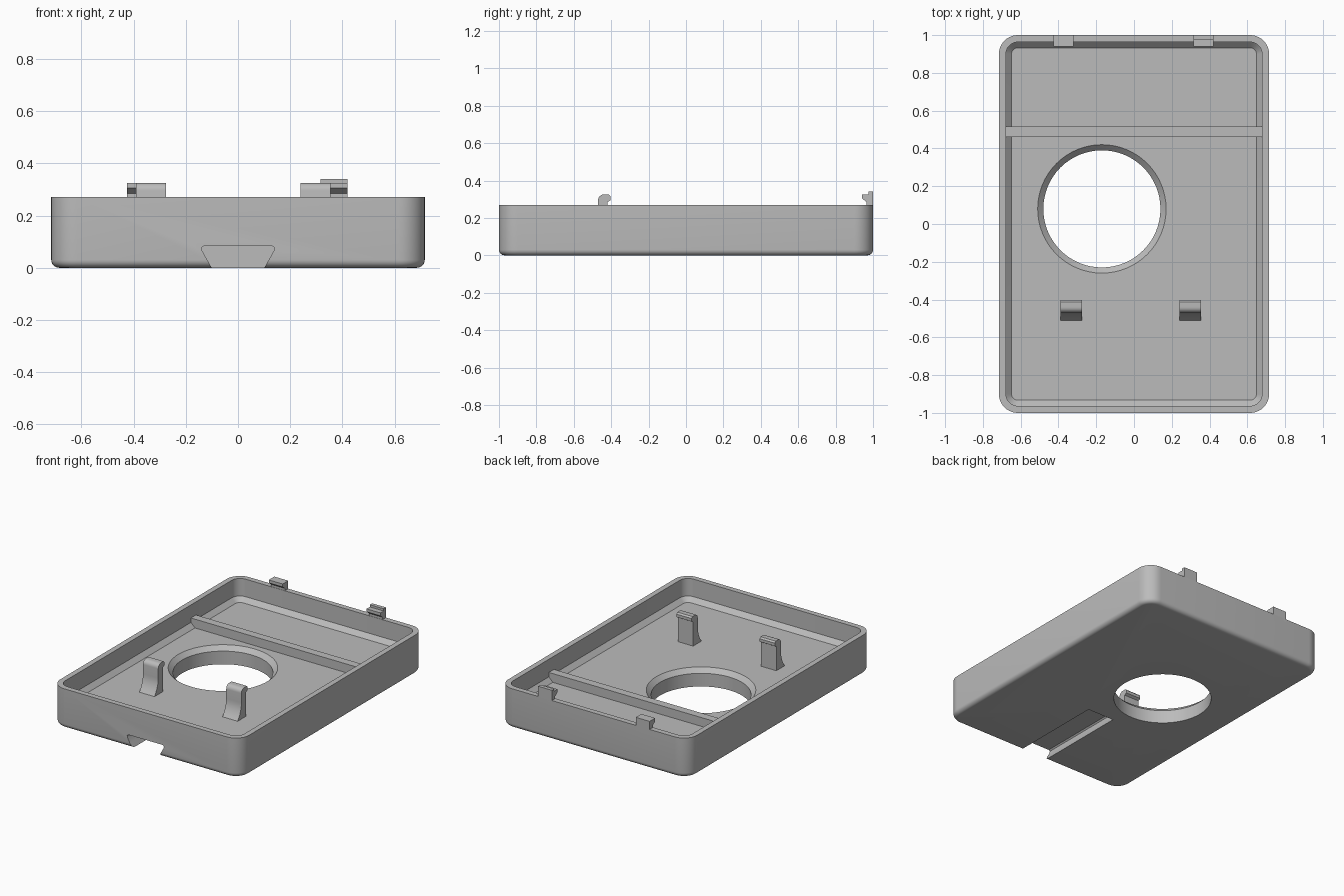
import bpy, bmesh
from math import sin, cos, pi, radians

cube = bpy.data.objects.get("Cube")
if cube:
    bpy.data.objects.remove(cube)

grey = bpy.data.materials.new("plain_grey")
grey.use_nodes = True
colour = (0.5, 0.5, 0.5, 1)
grey.diffuse_color = colour
grey.node_tree.nodes["Principled BSDF"].inputs["Base Color"].default_value = colour


def finish(name, bm):
    bmesh.ops.recalc_face_normals(bm, faces=bm.faces)
    mesh = bpy.data.meshes.new(name)
    bm.to_mesh(mesh)
    bm.free()
    mesh.materials.append(grey)
    obj = bpy.data.objects.new(name, mesh)
    bpy.context.collection.objects.link(obj)
    return obj


def smooth(obj):
    bpy.ops.object.select_all(action='DESELECT')
    obj.select_set(True)
    bpy.context.view_layer.objects.active = obj
    bpy.ops.object.shade_smooth_by_angle(angle=radians(30))


def loft(name, rings):
    """Join equal rings of points into a closed solid."""
    bm = bmesh.new()
    loops = [[bm.verts.new(p) for p in ring] for ring in rings]
    n = len(loops[0])
    for a, b in zip(loops, loops[1:]):
        for i in range(n):
            j = (i + 1) % n
            bm.faces.new((a[i], a[j], b[j], b[i]))
    bm.faces.new(loops[0])
    bm.faces.new(loops[-1])
    return finish(name, bm)


def rounded_rect(hx, hy, r, z, steps=10):
    ring = []
    for q, (sx, sy) in enumerate(((1, 1), (-1, 1), (-1, -1), (1, -1))):
        for k in range(steps + 1):
            a = (q + k / steps) * pi / 2
            ring.append((sx * (hx - r) + r * cos(a), sy * (hy - r) + r * sin(a), z))
    return ring


def circle(x, y, r, z, n=64):
    return [(x + r * cos(2 * pi * i / n), y + r * sin(2 * pi * i / n), z) for i in range(n)]


def extrude_x(name, profile, x0, x1):
    """Sweep a (y, z) profile sideways."""
    return loft(name, [[(x, y, z) for y, z in profile] for x in (x0, x1)])


def cut(obj, cutter):
    cutter.hide_render = True
    mod = obj.modifiers.new("cut", 'BOOLEAN')
    mod.operation = 'DIFFERENCE'
    mod.solver = 'EXACT'
    mod.object = cutter
    bpy.context.view_layer.objects.active = obj
    bpy.ops.object.modifier_apply(modifier=mod.name)
    bpy.data.objects.remove(cutter)


# Tray: rounded underside, thin wall, chamfer down to the floor
HX, HY, TOP, FLOOR, R = 0.715, 1.0, 0.27, 0.12, 0.03
rings = []
for k in range(7):
    a = k / 6 * pi / 2
    inset = R * (1 - sin(a))
    rings.append(rounded_rect(HX - inset, HY - inset, 0.1 - inset, R * (1 - cos(a))))
rings.append(rounded_rect(HX, HY, 0.1, TOP))
for inset, radius, z in ((0.037, 0.063, TOP), (0.037, 0.063, FLOOR + 0.03),
                         (0.067, 0.033, FLOOR)):
    rings.append(rounded_rect(HX - inset, HY - inset, radius, z))
tray = loft("tray", rings)

# Round opening with a chamfered upper edge
cx, cy, r = -0.17, 0.08, 0.31
cut(tray, loft("opening_cutter", [circle(cx, cy, r, -0.1), circle(cx, cy, r, FLOOR - R),
                                  circle(cx, cy, r + R, FLOOR),
                                  circle(cx, cy, r + R, FLOOR + 0.1)]))

# Dovetail slot under the front
half = [(0.09, -0.02), (0.137, 0.065), (0.139, 0.077), (0.13, 0.085)]
section = half + [(-x, z) for x, z in reversed(half)]
cut(tray, loft("slot_cutter", [[(x, y, z) for x, z in section] for y in (-1.1, -0.33)]))
smooth(tray)

# Low rib across the floor
extrude_x("floor_rib", [(0.46, 0.1), (0.515, 0.1), (0.515, 0.18), (0.46, 0.18)], -0.685, 0.685)

# Hooked posts with a flared foot and a rounded head
foot = [(-0.47 - 0.04 * (1 - k / 6) ** 2, FLOOR + 0.11 * k / 6) for k in range(7)]
head = [(-0.44 - 0.03 * cos(k / 6 * pi / 2), 0.295 + 0.03 * sin(k / 6 * pi / 2)) for k in range(7)]
lip = [(-0.413, 0.325), (-0.403, 0.315), (-0.403, 0.295), (-0.42, 0.285), (-0.42, 0.1)]
post = [(-0.51, 0.1)] + foot + head + lip
for side, x in (("right", -0.39), ("left", 0.24)):
    smooth(extrude_x(side + "_hook_post", post, x, x + 0.115))

# Snap clips on the back rim; the left one has a raised heel
stem = [(1.0, 0.25), (0.965, 0.25), (0.965, 0.285), (0.94, 0.305), (0.94, 0.325)]
extrude_x("right_rim_clip", stem + [(1.0, 0.325)], -0.425, -0.32)
extrude_x("left_rim_clip", stem + [(0.975, 0.325), (0.975, 0.34), (1.0, 0.34)], 0.315, 0.42)
